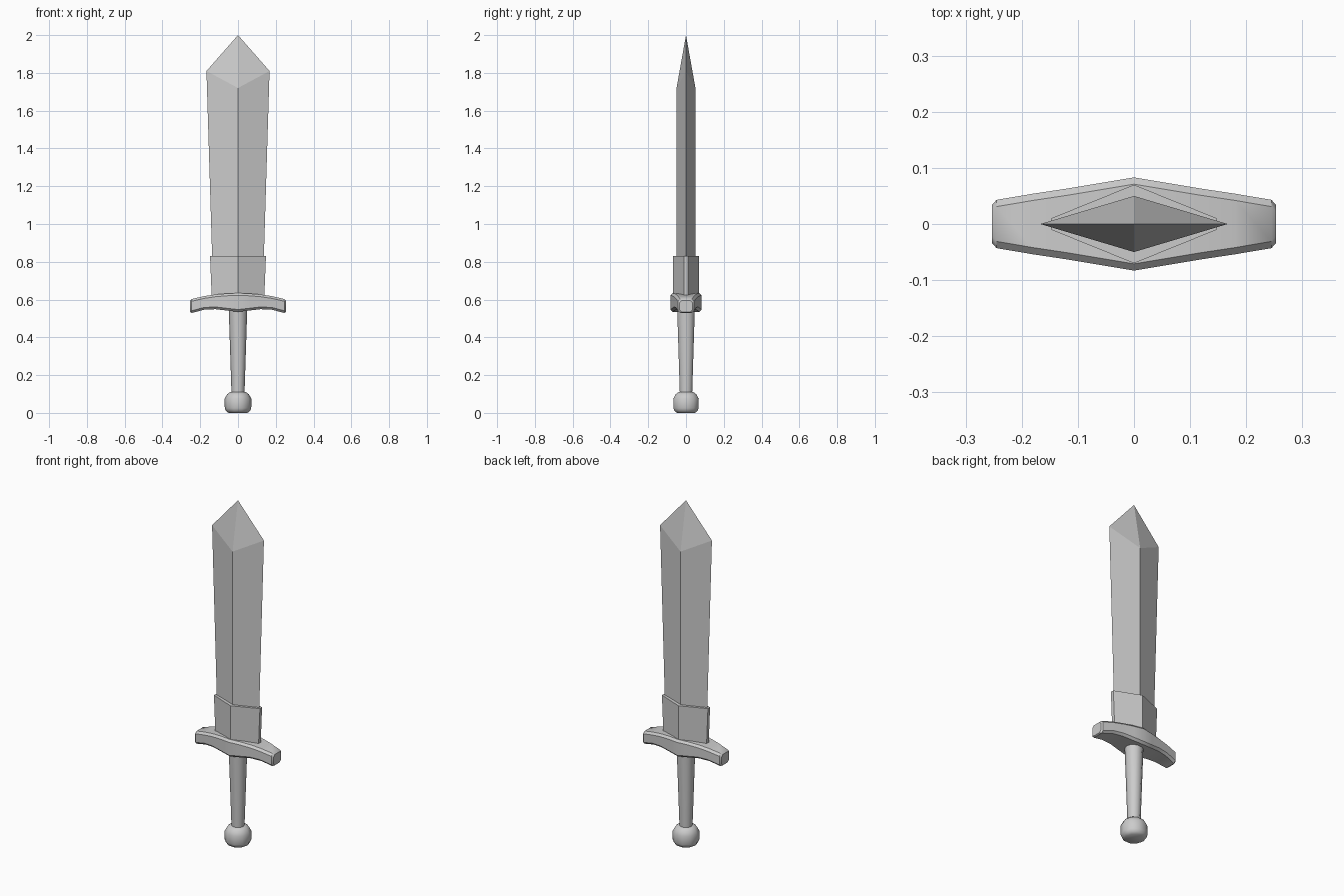
import bpy, bmesh, math

if "Cube" in bpy.data.objects:
    bpy.data.objects.remove(bpy.data.objects["Cube"])


def loft(name, rings, apex=None, smooth=None):
    """Skin equal-length rings of points, capping the start and the end (or an apex)."""
    bm = bmesh.new()
    loops = [[bm.verts.new(p) for p in ring] for ring in rings]
    n = len(loops[0])
    for a, b in zip(loops, loops[1:]):
        for i in range(n):
            j = (i + 1) % n
            bm.faces.new((a[i], a[j], b[j], b[i]))
    bm.faces.new(loops[0][::-1])
    if apex:
        tip = bm.verts.new(apex)
        for i in range(n):
            bm.faces.new((loops[-1][i], loops[-1][(i + 1) % n], tip))
    else:
        bm.faces.new(loops[-1])
    bmesh.ops.recalc_face_normals(bm, faces=bm.faces)
    mesh = bpy.data.meshes.new(name)
    bm.to_mesh(mesh)
    bm.free()
    ob = bpy.data.objects.new(name, mesh)
    bpy.context.collection.objects.link(ob)
    if smooth:
        bpy.ops.object.select_all(action='DESELECT')
        ob.select_set(True)
        bpy.context.view_layer.objects.active = ob
        bpy.ops.object.shade_smooth_by_angle(angle=math.radians(smooth))
    return ob


def diamond(hx, hy, z_edge, z_ridge):
    return [(hx, 0, z_edge), (0, hy, z_ridge), (-hx, 0, z_edge), (0, -hy, z_ridge)]


def collar_ring(hx, z):
    return [(hx, -0.01, z), (hx, 0.01, z), (0, 0.07, z),
            (-hx, 0.01, z), (-hx, -0.01, z), (0, -0.07, z)]


def turned(profile, sides=10):
    return [[(r * math.cos(math.tau * i / sides), r * math.sin(math.tau * i / sides), z)
             for i in range(sides)] for r, z in profile]


def guard_ring(x, hy, bottom, top, c=0.012):
    # rectangle with chamfered corners
    return [(x, hy, bottom + c), (x, hy, top - c), (x, hy - c, top), (x, c - hy, top),
            (x, -hy, top - c), (x, -hy, bottom + c), (x, c - hy, bottom), (x, hy - c, bottom)]


# Blade: diamond section, widening towards the faceted tip
loft("blade", [diamond(0.13, 0.05, 0.6, 0.6), diamond(0.167, 0.05, 1.81, 1.72)],
     apex=(0, 0, 2.0))

# Collar around the blade root
loft("blade_collar", [collar_ring(0.139, 0.61), collar_ring(0.148, 0.83)])

# Guard: half stations (x, half depth, bottom, top), mirrored, drooping at the ends
half = [(0.0, 0.083, 0.535, 0.634), (0.06, 0.073, 0.542, 0.632), (0.12, 0.063, 0.549, 0.627),
        (0.18, 0.054, 0.546, 0.618), (0.245, 0.043, 0.529, 0.603), (0.253, 0.034, 0.533, 0.596)]
stations = [(-x, y, b, t) for x, y, b, t in half[:0:-1]] + half
loft("guard", [guard_ring(*s) for s in stations], smooth=35)

# Grip and pommel: ten-sided turned parts
loft("grip", turned([(0.034, 0.09), (0.05, 0.58)]), smooth=40)
loft("pommel", turned([(0.05, 0.0), (0.064, 0.01), (0.07, 0.025), (0.071, 0.075),
                       (0.058, 0.098), (0.042, 0.11)]), smooth=40)
